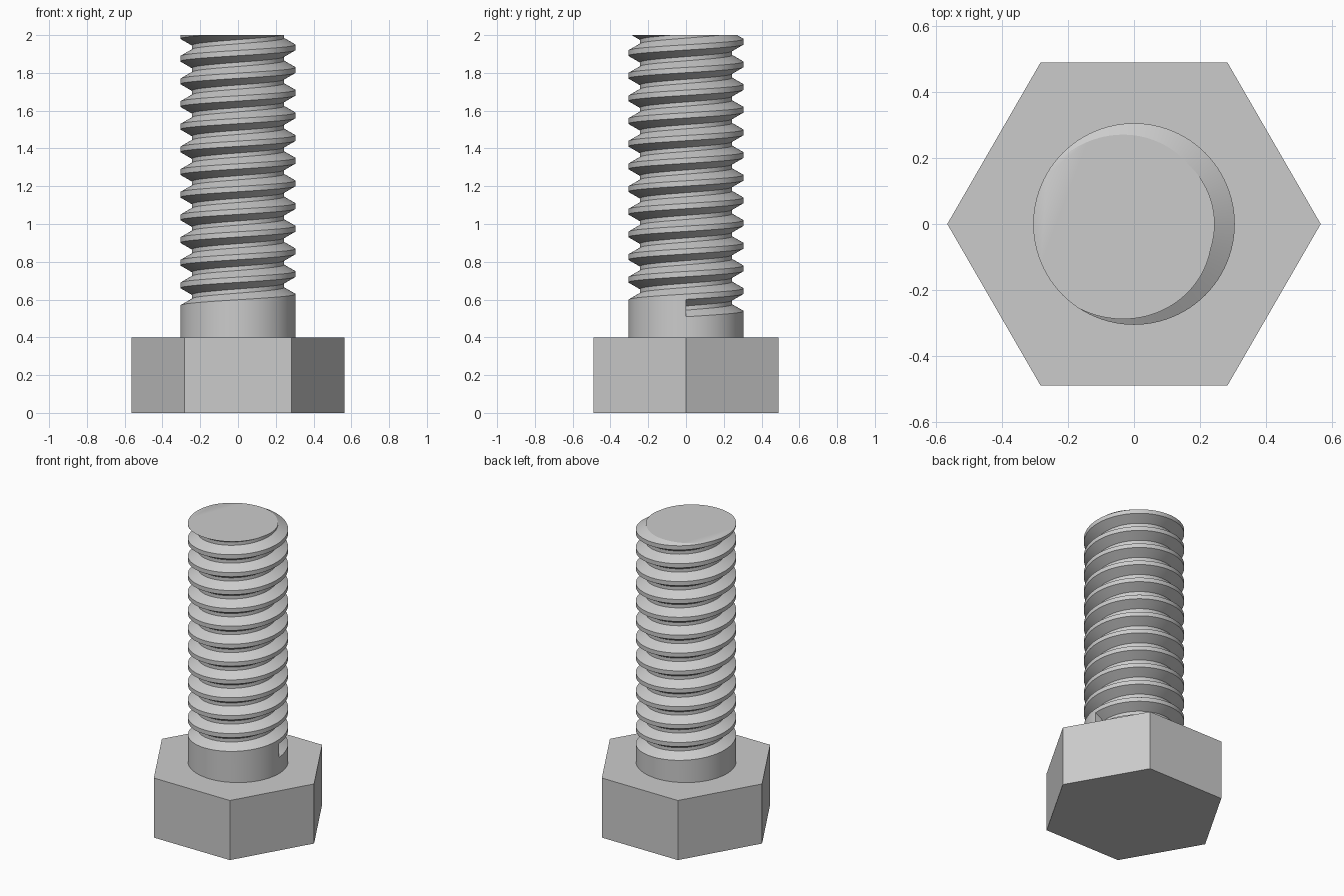
import bpy, bmesh, math

cube = bpy.data.objects.get("Cube")
if cube:
    bpy.data.objects.remove(cube, do_unlink=True)

TOP = 2.0             # overall height
HEAD_H = 0.4          # head height
HEAD_R = 0.565        # head corner radius
MAJOR, MINOR = 0.305, 0.244
PITCH = 0.12
START = 0.555         # height of the groove centre where the thread begins
HALF_MOUTH, HALF_ROOT = 0.046, 0.011
SEGMENTS = 96
TURNS = 14

steel = bpy.data.materials.new("steel grey")
steel.use_nodes = True
grey = (0.6, 0.6, 0.6, 1.0)
steel.diffuse_color = grey
steel.node_tree.nodes["Principled BSDF"].inputs["Base Color"].default_value = grey


def polar(radius, angle, z):
    return (radius * math.cos(angle), radius * math.sin(angle), z)


def finish(bm, name, smooth):
    bmesh.ops.recalc_face_normals(bm, faces=bm.faces)
    mesh = bpy.data.meshes.new(name)
    bm.to_mesh(mesh)
    bm.free()
    mesh.materials.append(steel)
    obj = bpy.data.objects.new(name, mesh)
    bpy.context.collection.objects.link(obj)
    if smooth:
        bpy.ops.object.select_all(action='DESELECT')
        obj.select_set(True)
        bpy.context.view_layer.objects.active = obj
        bpy.ops.object.shade_smooth_by_angle(angle=math.radians(30))
    return obj


# Hexagonal head
bm = bmesh.new()
base = bm.faces.new([bm.verts.new(polar(HEAD_R, math.tau * i / 6, 0)) for i in range(6)])
grown = bmesh.ops.extrude_face_region(bm, geom=[base], use_keep_orig=True)
for v in grown["geom"]:
    if isinstance(v, bmesh.types.BMVert):
        v.co.z = HEAD_H
finish(bm, "hex_head", False)

# Threaded shank: a groove profile swept up a right-handed helix
bm = bmesh.new()
profile = [(MAJOR, -HALF_MOUTH), (MINOR, -HALF_ROOT), (MINOR, HALF_ROOT),
           (MAJOR, HALF_MOUTH), (MAJOR, PITCH - HALF_MOUTH)]
rings = []
for i in range(SEGMENTS * TURNS + 1):
    angle = math.tau * (i % SEGMENTS) / SEGMENTS
    rise = START + PITCH * i / SEGMENTS
    rings.append([bm.verts.new(polar(r, angle, rise + dz)) for r, dz in profile])
for a, b in zip(rings, rings[1:]):
    for j in range(len(profile) - 1):
        bm.faces.new((a[j], b[j], b[j + 1], a[j + 1]))

# Vertical wall where the groove starts
bm.faces.new(rings[0][:4])

# Plain collar between the head and the first groove
foot = [bm.verts.new(polar(MAJOR, math.tau * i / SEGMENTS, HEAD_H)) for i in range(SEGMENTS)]
for i in range(SEGMENTS):
    corners = [foot[i], foot[(i + 1) % SEGMENTS], rings[i + 1][0]]
    if i == SEGMENTS - 1:
        corners = [foot[i], foot[0], rings[0][0], rings[0][3], rings[i + 1][0]]
    bm.faces.new(corners + [rings[i][0]])
bmesh.ops.remove_doubles(bm, verts=bm.verts, dist=0.0001)

# Flat cut and cap at the tip
cut = bmesh.ops.bisect_plane(bm, geom=bm.verts[:] + bm.edges[:] + bm.faces[:], dist=0.00001,
                             plane_co=(0, 0, TOP), plane_no=(0, 0, 1), clear_outer=True)
rim = [e for e in cut["geom_cut"] if isinstance(e, bmesh.types.BMEdge)]
bmesh.ops.edgeloop_fill(bm, edges=rim)
finish(bm, "threaded_shank", True)
